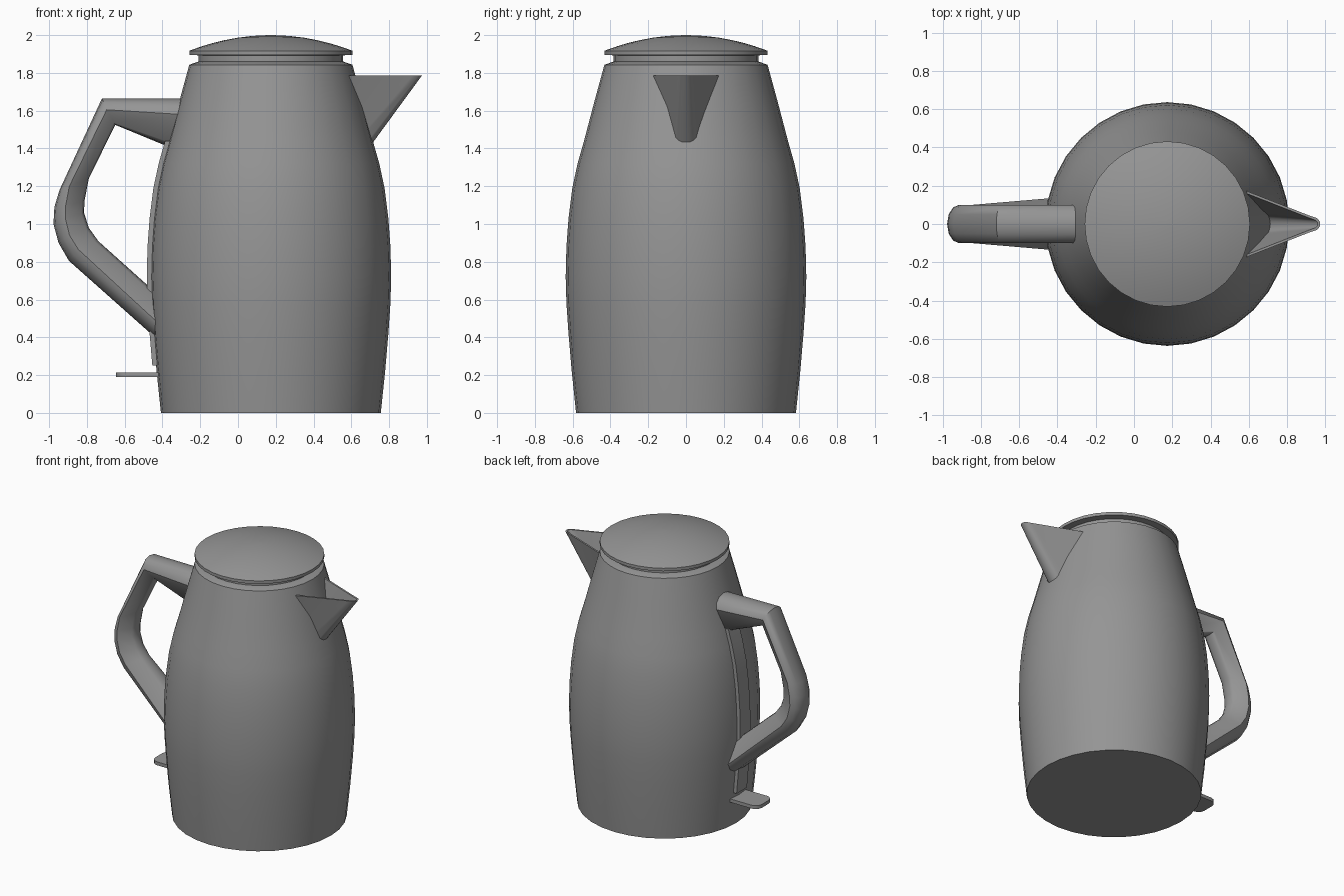
import bpy, bmesh, math
from mathutils import Vector

if "Cube" in bpy.data.objects:
    bpy.data.objects.remove(bpy.data.objects["Cube"])

CX = 0.174  # axis of the jug
GREY = bpy.data.materials.new("dark_grey")
GREY.diffuse_color = (0.3, 0.3, 0.3, 1)
GREY.use_nodes = True
GREY.node_tree.nodes["Principled BSDF"].inputs["Base Color"].default_value = GREY.diffuse_color


def finish(name, bm):
    bmesh.ops.recalc_face_normals(bm, faces=bm.faces)
    me = bpy.data.meshes.new(name)
    bm.to_mesh(me)
    bm.free()
    me.materials.append(GREY)
    ob = bpy.data.objects.new(name, me)
    bpy.context.collection.objects.link(ob)
    bpy.ops.object.select_all(action='DESELECT')
    ob.select_set(True)
    bpy.context.view_layer.objects.active = ob
    bpy.ops.object.shade_smooth_by_angle(angle=math.radians(40))
    return ob


def loft(name, rings):
    """Skin closed rings of equal length and cap both ends."""
    bm = bmesh.new()
    vs = [[bm.verts.new(p) for p in r] for r in rings]
    n = len(vs[0])
    for a, b in zip(vs, vs[1:]):
        for i in range(n):
            j = (i + 1) % n
            bm.faces.new((a[i], a[j], b[j], b[i]))
    bm.faces.new(vs[0])
    bm.faces.new(vs[-1])
    return finish(name, bm)


def lathe(name, profile, seg=32):
    return loft(name, [[(CX + r * math.cos(2 * math.pi * i / seg),
                         r * math.sin(2 * math.pi * i / seg), z)
                        for i in range(seg)] for r, z in profile])


# Jug body
BODY = [(0.582, 0), (0.605, 0.22), (0.622, 0.42), (0.633, 0.58), (0.637, 0.72),
        (0.633, 0.88), (0.622, 1.03), (0.602, 1.19), (0.574, 1.32), (0.54, 1.44),
        (0.482, 1.66), (0.432, 1.843)]
lathe("body", BODY + [(0.383, 1.86)])

# Lid with recessed neck and shallow dome
dome = [(0.432 * math.cos(t), 1.917 + 0.083 * (1 - math.cos(t) ** 2))
        for t in [math.radians(a) for a in (0, 20, 33, 44, 55, 66, 77, 88)]]
lathe("lid", [(0.383, 1.84), (0.383, 1.893), (0.432, 1.895)] + dome)


# Open V-shaped spout, sheared down along its leading edge into the body
def v_line(inset, r):
    cx = 0.973 - r
    half = [(0.575, 0.178 - inset), (cx - 0.4 * r, 1.16 * r - inset)]
    tip = [(cx + (r - inset) * math.cos(t), (r - inset) * math.sin(t))
           for t in [math.radians(a) for a in (60, 40, 20, 0, -20, -40, -60)]]
    return half + tip + [(x, -y) for x, y in reversed(half)]


def spout_ring(d, r):
    section = v_line(0, r) + v_line(0.013, r)[::-1]
    return [(x - 0.732 * d, y, 1.785 - d) for x, y in section]


loft("spout", [spout_ring(0, 0.036), spout_ring(0.38, 0.068)])

# Handle: domed outer side, sharp mid edge, narrow inner side
# each station: outer, mid, inner (x, z), half width
STATIONS = [
    ((-0.25, 1.665), (-0.25, 1.577), (-0.25, 1.36), 0.1),
    ((-0.72, 1.665), (-0.695, 1.605), (-0.65, 1.525), 0.1),
    ((-0.945, 1.18), (-0.893, 1.2), (-0.79, 1.24), 0.1),
    ((-0.972, 1.09), (-0.912, 1.1), (-0.813, 1.12), 0.1),
    ((-0.977, 1.0), (-0.914, 1.03), (-0.815, 1.06), 0.1),
    ((-0.95, 0.9), (-0.892, 0.94), (-0.79, 0.98), 0.1),
    ((-0.895, 0.805), (-0.845, 0.865), (-0.74, 0.91), 0.1),
    ((-0.40, 0.365), (-0.40, 0.455), (-0.40, 0.605), 0.138)]


def handle_ring(o, m, i, w):
    o, m, i = Vector(o), Vector(m), Vector(i)
    pts = []
    for a in (90, 60, 30, 0, -30, -60, -90):
        t = math.radians(a)
        pts.append((m + (o - m) * math.cos(t), w * math.sin(t)))
    for f, y in ((0.85, -0.05), (0.96, -0.028), (1, 0), (0.96, 0.028), (0.85, 0.05)):
        pts.append((m + (i - m) * f, y * w / 0.1))
    return [(p.x, y, p.y) for p, y in pts]


loft("handle", [handle_ring(*s) for s in STATIONS])


# Gauge strip following the back of the body
def body_radius(z):
    for (r0, z0), (r1, z1) in zip(BODY, BODY[1:]):
        if z <= z1:
            return r0 + (r1 - r0) * (z - z0) / (z1 - z0)


rings = []
for z in (0.25, 0.42, 0.58, 0.72, 0.88, 1.03, 1.19, 1.32, 1.44):
    x = CX - body_radius(z)
    rings.append([(x - 0.02, -0.06, z), (x - 0.02, 0.06, z),
                  (x + 0.03, 0.06, z), (x + 0.03, -0.06, z)])
loft("gauge_strip", rings)

# Switch tab with rounded outer corners
corner = [(-0.595 - 0.05 * math.sin(t), 0.04 + 0.05 * math.cos(t))
          for t in [math.radians(a) for a in (0, 30, 60, 90)]]
outline = [(-0.38, 0.09)] + corner
outline += [(x, -y) for x, y in reversed(outline)]
loft("switch_tab", [[(x, y, z) for x, y in outline] for z in (0.19, 0.215)])
